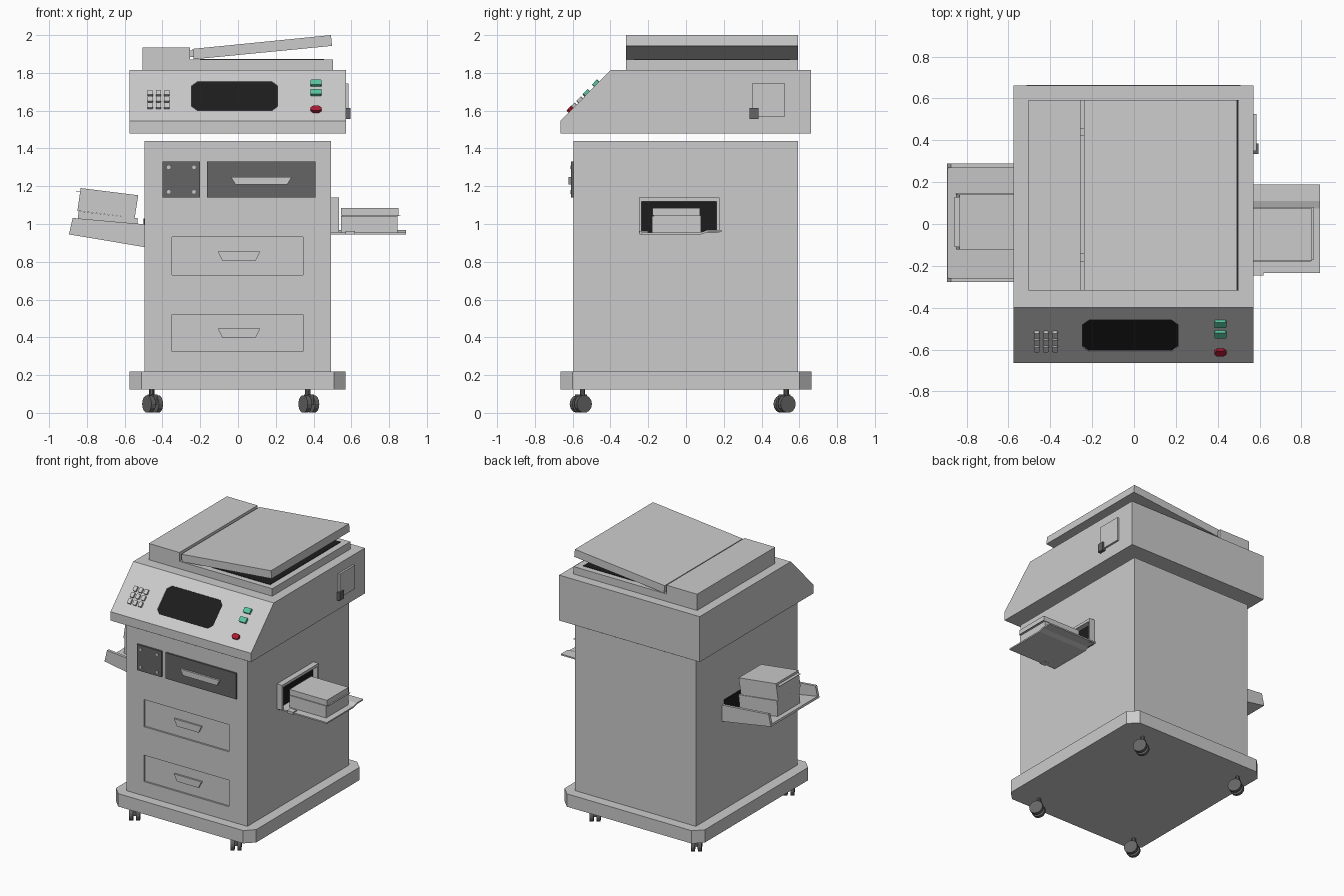
import bpy, bmesh, math
from mathutils import Matrix, Vector

if "Cube" in bpy.data.objects:
    bpy.data.objects.remove(bpy.data.objects["Cube"])


def material(name, r, g, b):
    m = bpy.data.materials.new(name)
    m.diffuse_color = (r, g, b, 1)
    m.use_nodes = True
    m.node_tree.nodes["Principled BSDF"].inputs["Base Color"].default_value = m.diffuse_color
    return m


LIGHT = material("casing_grey", .8, .8, .8)
MID = material("mid_grey", .54, .54, .54)
DARK = material("dark_grey", .13, .13, .13)
BLACK = material("black", .012, .012, .012)
PAPER = material("paper", 1, 1, 1)
GREEN = material("green", .1, .55, .35)
RED = material("red", .4, .01, .03)


def prism(name, pts, axis, a, b, mat=LIGHT, matrix=None):
    """Extrude a 2D profile from a to b along an axis."""
    place = {'x': lambda u, v, w: (w, u, v),
             'y': lambda u, v, w: (u, w, v),
             'z': lambda u, v, w: (u, v, w)}[axis]
    bm = bmesh.new()
    face = bm.faces.new([bm.verts.new(place(u, v, a)) for u, v in pts])
    ext = bmesh.ops.extrude_face_region(bm, geom=[face], use_keep_orig=True)
    new = [g for g in ext['geom'] if isinstance(g, bmesh.types.BMVert)]
    bmesh.ops.translate(bm, verts=new, vec=Vector(place(0, 0, b - a)))
    bmesh.ops.recalc_face_normals(bm, faces=bm.faces)
    if matrix is not None:
        bm.transform(matrix)
    me = bpy.data.meshes.new(name)
    bm.to_mesh(me)
    bm.free()
    me.materials.append(mat)
    ob = bpy.data.objects.new(name, me)
    bpy.context.collection.objects.link(ob)
    return ob


def box(name, x0, x1, y0, y1, z0, z1, mat=LIGHT, matrix=None):
    return prism(name, [(x0, y0), (x1, y0), (x1, y1), (x0, y1)], 'z', z0, z1, mat, matrix)


def octagon(x0, x1, y0, y1, c):
    return [(x0 + c, y0), (x1 - c, y0), (x1, y0 + c), (x1, y1 - c),
            (x1 - c, y1), (x0 + c, y1), (x0, y1 - c), (x0, y0 + c)]


def circle(cu, cv, r, n):
    return [(cu + r * math.cos(2 * math.pi * i / n),
             cv + r * math.sin(2 * math.pi * i / n)) for i in range(n)]


def cut(target, cutter):
    cutter.hide_render = True
    mod = target.modifiers.new("cut", 'BOOLEAN')
    mod.operation = 'DIFFERENCE'
    mod.solver = 'EXACT'
    mod.object = cutter
    bpy.context.view_layer.objects.active = target
    bpy.ops.object.modifier_apply(modifier=mod.name)
    bpy.data.objects.remove(cutter)


# Base plinth and two-tone cabinet
prism("base_plinth", octagon(-.575, .57, -.665, .665, .063), 'z', .125, .22, MID)
cabinet = box("cabinet", -.495, .493, -.595, .592, .22, 1.44)
cabinet.data.materials.append(MID)
bm = bmesh.new()
bm.from_mesh(cabinet.data)
bmesh.ops.bisect_plane(bm, geom=bm.verts[:] + bm.edges[:] + bm.faces[:],
                       plane_co=(0, 0, 1.035), plane_no=(0, 0, 1))
for f in bm.faces:
    f.material_index = int(f.calc_center_median().z > 1.035)
bm.to_mesh(cabinet.data)
bm.free()


def handle(name, x0, x1, z0, z1, y0, y1, inset):
    prism(name, [(x0 + inset, z0), (x1 - inset, z0), (x1, z1), (x0, z1)], 'y', y0, y1)


# Recessed paper drawers
for i, (z0, z1) in enumerate([(.325, .52), (.73, .93)]):
    cut(cabinet, box("drawer_cutter", -.35, .345, -.7, -.575, z0, z1))
    box(f"drawer_front_{i}", -.35, .345, -.582, -.574, z0, z1, MID)
    zm = (z0 + z1) / 2
    handle(f"drawer_handle_{i}", -.107, .118, zm - .025, zm + .025, -.595, -.582, .025)

# Raised service plate with screws, and upper drawer
box("service_plate", -.4, -.2, -.608, -.595, 1.14, 1.33, DARK)
for i, x in enumerate((-.367, -.233)):
    for j, z in enumerate((1.17, 1.3)):
        prism(f"plate_screw_{i}{j}", circle(x, z, .01, 8), 'y', -.612, -.608)
box("upper_drawer", -.165, .41, -.608, -.595, 1.14, 1.33, DARK)
handle("upper_drawer_handle", -.038, .285, 1.208, 1.25, -.622, -.608, .025)

# Scanner head with sloping control panel
head = prism("scanner_head", [(-.665, 1.48), (.662, 1.48), (.662, 1.815),
                              (-.4, 1.815), (-.665, 1.545)], 'x', -.575, .572)


def slope(y):
    return Matrix.Translation((0, y, 1.545 + (y + .665) * .27 / .265)) @ \
        Matrix.Rotation(math.atan2(.27, .265), 4, 'X')


screen = octagon(-.245, .21, -.107, .107, .03)
cut(head, prism("screen_cutter", screen, 'z', -.012, .05, matrix=slope(-.535)))
prism("touch_screen", screen, 'z', -.013, -.007, BLACK, slope(-.535))

# Keypad and start / stop buttons
for r, y in enumerate((-.525, -.558, -.591)):
    for c, x in enumerate((-.465, -.421, -.377)):
        prism(f"key_{r}{c}", octagon(x - .014, x + .014, -.018, .018, .004),
              'z', -.002, .014, MID, slope(y))
for name, y, mat, c in (("copy_button", -.473, GREEN, .003),
                        ("start_button", -.522, GREEN, .003),
                        ("stop_button", -.609, RED, .012)):
    prism(name, octagon(.385, .441, -.019, .019, c), 'z', -.002, .016, mat, slope(y))

# Side hatch and latch
box("side_hatch", .57, .586, .35, .525, 1.57, 1.745, MID)
box("hatch_latch", .57, .596, .335, .385, 1.555, 1.615, DARK)

# Lid base with feeder block, scan surface, hinges and raised flap
prism("lid_base", [(-.505, 1.815), (.502, 1.815), (.502, 1.87), (-.255, 1.87),
                   (-.255, 1.935), (-.505, 1.935)], 'y', -.318, .592)
box("scan_surface", -.2, .455, -.275, .55, 1.868, 1.873, BLACK)
prism("lid_flap", [(-.235, 1.872), (.498, 1.943), (.492, 2), (-.24, 1.927)],
      'y', -.318, .592)
for i, y in enumerate((-.16, .44)):
    box(f"lid_hinge_{i}", -.26, -.23, y - .02, y + .02, 1.885, 1.918)

# Right exit slot: frame, dark opening, stepped tray, paper
box("exit_frame_top", .49, .535, -.25, .177, 1.12, 1.14)
for i, y in enumerate((-.25, .162)):
    box(f"exit_frame_side_{i}", .49, .535, y, y + .015, .955, 1.12)
box("exit_opening", .49, .497, -.235, .162, .955, 1.12, BLACK)
prism("exit_tray", [(-.235, .945), (.08, .945), (.115, .957), (.188, .957),
                    (.188, .967), (.11, .967), (.075, .955), (-.235, .955)],
      'x', .49, .89)
box("tray_tab", .57, .62, -.245, -.2, .944, .962)
box("exit_paper_lower", .545, .845, -.18, .08, .955, 1.043, PAPER)
box("exit_paper_upper", .545, .85, -.178, .075, 1.046, 1.086, PAPER)
box("exit_loose_sheet", .55, .86, -.17, .082, 1.043, 1.046, PAPER)

# Left feed tray: sloped floor, side walls, dark slot, tilted paper
prism("feed_floor", [(-.895, .945), (-.49, .877), (-.49, .892), (-.892, .96)],
      'y', -.278, .288)
for i, y in enumerate((-.278, .268)):
    prism(f"feed_wall_{i}", [(-.895, .945), (-.49, .877), (-.49, .998), (-.875, 1.032)],
          'y', y, y + .02)
box("feed_opening", -.499, -.49, -.255, .265, .895, 1.03, BLACK)
prism("feed_paper_lower", [(-.85, .955), (-.545, .902), (-.53, 1.03), (-.845, 1.068)],
      'y', -.115, .145, PAPER)
prism("feed_paper_upper", [(-.85, 1.07), (-.547, 1.032), (-.528, 1.152), (-.833, 1.19)],
      'y', -.122, .14, PAPER)
box("feed_loose_sheet", -.858, -.835, -.11, .13, 1.172, 1.175, PAPER)

# Twin-wheel casters
for i, x in enumerate((-.452, .375)):
    for j, y in enumerate((-.557, .522)):
        m = Matrix.Translation((x, y, 0)) @ Matrix.Rotation(math.radians(32), 4, 'Z')
        prism(f"caster_stem_{i}{j}", circle(0, .01, .014, 10), 'z', .06, .127, DARK, m)
        box(f"caster_hood_{i}{j}", -.012, .012, -.03, .03, .045, .098, DARK, m)
        for k, w in enumerate((-.036, .01)):
            prism(f"caster_wheel_{i}{j}{k}", circle(0, .047, .047, 14), 'x',
                  w, w + .026, DARK, m)
